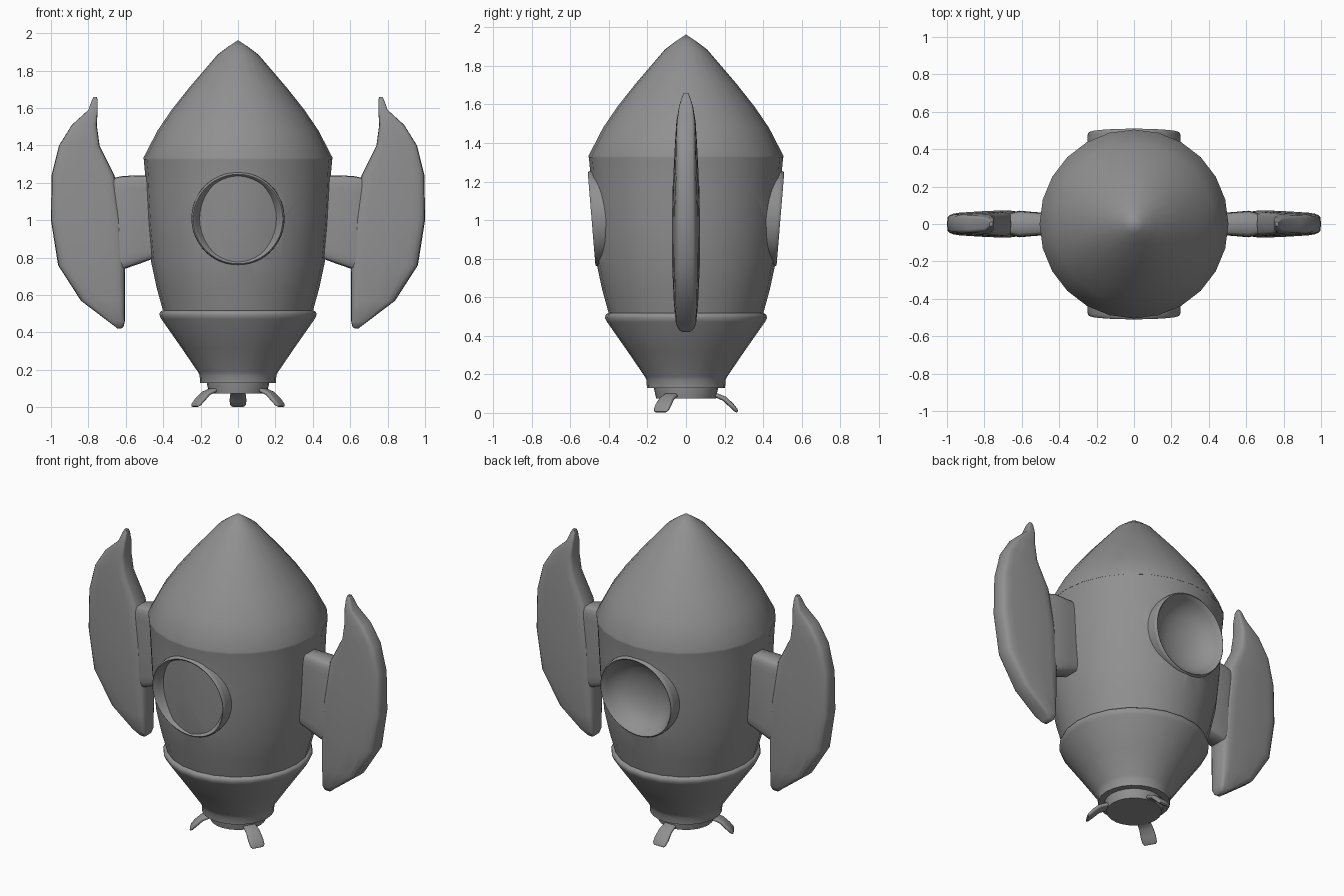
import bpy, bmesh
from math import sin, cos, pi, radians, copysign
from mathutils import Vector, Matrix

if "Cube" in bpy.data.objects:
    bpy.data.objects.remove(bpy.data.objects["Cube"])

grey = bpy.data.materials.new("dark_grey")
grey.diffuse_color = (0.28, 0.28, 0.28, 1)
grey.use_nodes = True
grey.node_tree.nodes["Principled BSDF"].inputs["Base Color"].default_value = grey.diffuse_color


def finish(name, bm, matrix=Matrix(), angle=35):
    bm.transform(matrix)
    bmesh.ops.recalc_face_normals(bm, faces=bm.faces)
    mesh = bpy.data.meshes.new(name)
    bm.to_mesh(mesh)
    bm.free()
    mesh.materials.append(grey)
    ob = bpy.data.objects.new(name, mesh)
    bpy.context.collection.objects.link(ob)
    if angle:
        shade(ob, angle)
    return ob


def shade(ob, angle):
    bpy.ops.object.select_all(action='DESELECT')
    ob.select_set(True)
    bpy.context.view_layer.objects.active = ob
    bpy.ops.object.shade_smooth_by_angle(angle=radians(angle))


def skin(bm, rings):
    n = len(rings[0])
    for a, b in zip(rings, rings[1:]):
        for i in range(n):
            j = (i + 1) % n
            bm.faces.new((a[i], a[j], b[j], b[i]))
    for end in (rings[0], rings[-1]):
        bm.faces.new(end)


def lathe(name, profile, sides=24, matrix=Matrix(), angle=35):
    """Spin (radius, z) points round z; ends on the axis are welded."""
    bm = bmesh.new()
    rings = [[bm.verts.new((r * cos(2 * pi * i / sides), r * sin(2 * pi * i / sides), z))
              for i in range(sides)] for r, z in profile]
    skin(bm, rings)
    bmesh.ops.remove_doubles(bm, verts=bm.verts, dist=1e-5)
    return finish(name, bm, matrix, angle)


def loft(name, sections, matrix=Matrix(), n=20, power=0.5, taper=0):
    """Join rounded-box sections (centre, half axis u, half axis v); taper thins y outwards."""
    bm = bmesh.new()
    rings = []
    for c, u, v in sections:
        ring = []
        for i in range(n):
            a = 2 * pi * i / n
            cu = copysign(abs(cos(a)) ** power, cos(a))
            cv = copysign(abs(sin(a)) ** power, sin(a))
            p = Vector(c) + Vector(u) * cu + Vector(v) * cv
            p.y *= 1 - taper * (p.x - 0.65)
            ring.append(bm.verts.new(p))
        rings.append(ring)
    skin(bm, rings)
    return finish(name, bm, matrix, 50)


# Hull and nose cone
hull = lathe("hull", [(0, 0.45), (0.385, 0.45), (0.402, 0.52), (0.435, 0.64), (0.465, 0.78),
                      (0.484, 0.98), (0.493, 1.15), (0.498, 1.26), (0.504, 1.326), (0, 1.326)],
             angle=0)
lathe("nose_cone", [(0, 1.325), (0.505, 1.325), (0.505, 1.335), (0.43, 1.48), (0.355, 1.59),
                    (0.26, 1.71), (0.11, 1.885), (0.05, 1.93), (0, 1.963)])

# Engine skirt and nozzle
lathe("engine_skirt", [(0, 0.517), (0.405, 0.517), (0.416, 0.510), (0.421, 0.495), (0.41, 0.472),
                       (0.30, 0.315), (0.215, 0.19), (0.205, 0.17), (0.203, 0.13), (0, 0.13)],
      angle=60)
lathe("nozzle", [(0, 0.15), (0.167, 0.15), (0.165, 0.12), (0.155, 0.075), (0, 0.075)])

# Portholes: tilted dished rings set into holes cut through the hull
for name, turn in (("front_porthole", 0), ("back_porthole", pi)):
    place = (Matrix.Rotation(turn, 4, 'Z') @ Matrix.Translation((0, -0.49, 1.007))
             @ Matrix.Rotation(radians(94.7), 4, 'X'))
    cutter = lathe("cutter", [(0.243, -0.16), (0.243, 0.2)], 48, place, 0)
    cutter.hide_render = True
    mod = hull.modifiers.new("hole", 'BOOLEAN')
    mod.operation, mod.solver = 'DIFFERENCE', 'EXACT'
    mod.object = cutter
    lathe(name, [(0, -0.15), (0.248, -0.12), (0.249, -0.02), (0.246, -0.005), (0.24, 0),
                 (0.234, -0.004), (0.222, -0.03), (0.19, -0.075), (0.14, -0.108),
                 (0.07, -0.127), (0, -0.132)], 48, place, 50)
bpy.context.view_layer.update()
cut_mesh = bpy.data.meshes.new_from_object(hull.evaluated_get(bpy.context.evaluated_depsgraph_get()))
cutters = [m.object for m in hull.modifiers]
hull.modifiers.clear()
hull.data = cut_mesh
for c in cutters:
    bpy.data.objects.remove(c)
shade(hull, 35)

# Side fins: (z, inner x, outer x, half thickness)
blade = [(1.66, 0.755, 0.772, 0.012), (1.64, 0.75, 0.782, 0.022), (1.59, 0.75, 0.80, 0.04),
         (1.51, 0.755, 0.888, 0.056), (1.40, 0.74, 0.957, 0.064), (1.24, 0.66, 0.997, 0.07),
         (1.0, 0.62, 1.0, 0.077), (0.76, 0.605, 0.962, 0.074), (0.57, 0.605, 0.84, 0.064),
         (0.46, 0.605, 0.695, 0.052), (0.43, 0.612, 0.655, 0.035), (0.42, 0.625, 0.645, 0.02)]
# Fin mounts: (x, bottom z, top z, half thickness)
mount = [(0.44, 0.80, 1.24, 0.06), (0.52, 0.77, 1.24, 0.063), (0.615, 0.737, 1.237, 0.071),
         (0.70, 0.75, 1.22, 0.05)]
for side, turn in (("right", 0), ("left", pi)):
    m = Matrix.Rotation(turn, 4, 'Z')
    loft(side + "_fin", [(((a + b) / 2, 0, z), ((b - a) / 2, 0, 0), (0, t, 0))
                         for z, a, b, t in blade], m, power=0.38, taper=0.7)
    loft(side + "_fin_mount", [((x, 0, (a + b) / 2), (0, 0, (b - a) / 2), (0, t, 0))
                               for x, a, b, t in mount], m, power=0.3)

# Three curved feet: (radius, z, half width, half thickness, slope angle)
foot = [(0.11, 0.09, 0.035, 0.012, 0), (0.16, 0.09, 0.038, 0.012, 10), (0.20, 0.073, 0.041, 0.013, 35),
        (0.235, 0.04, 0.045, 0.013, 47), (0.258, 0.015, 0.043, 0.011, 52), (0.266, 0.005, 0.034, 0.005, 55)]
for i in range(3):
    loft(f"foot_{i + 1}", [((r, 0, z), (0, w, 0), (t * sin(radians(a)), 0, t * cos(radians(a))))
                           for r, z, w, t, a in foot],
         Matrix.Rotation(radians(90 + 120 * i), 4, 'Z'), n=16, power=0.6)
